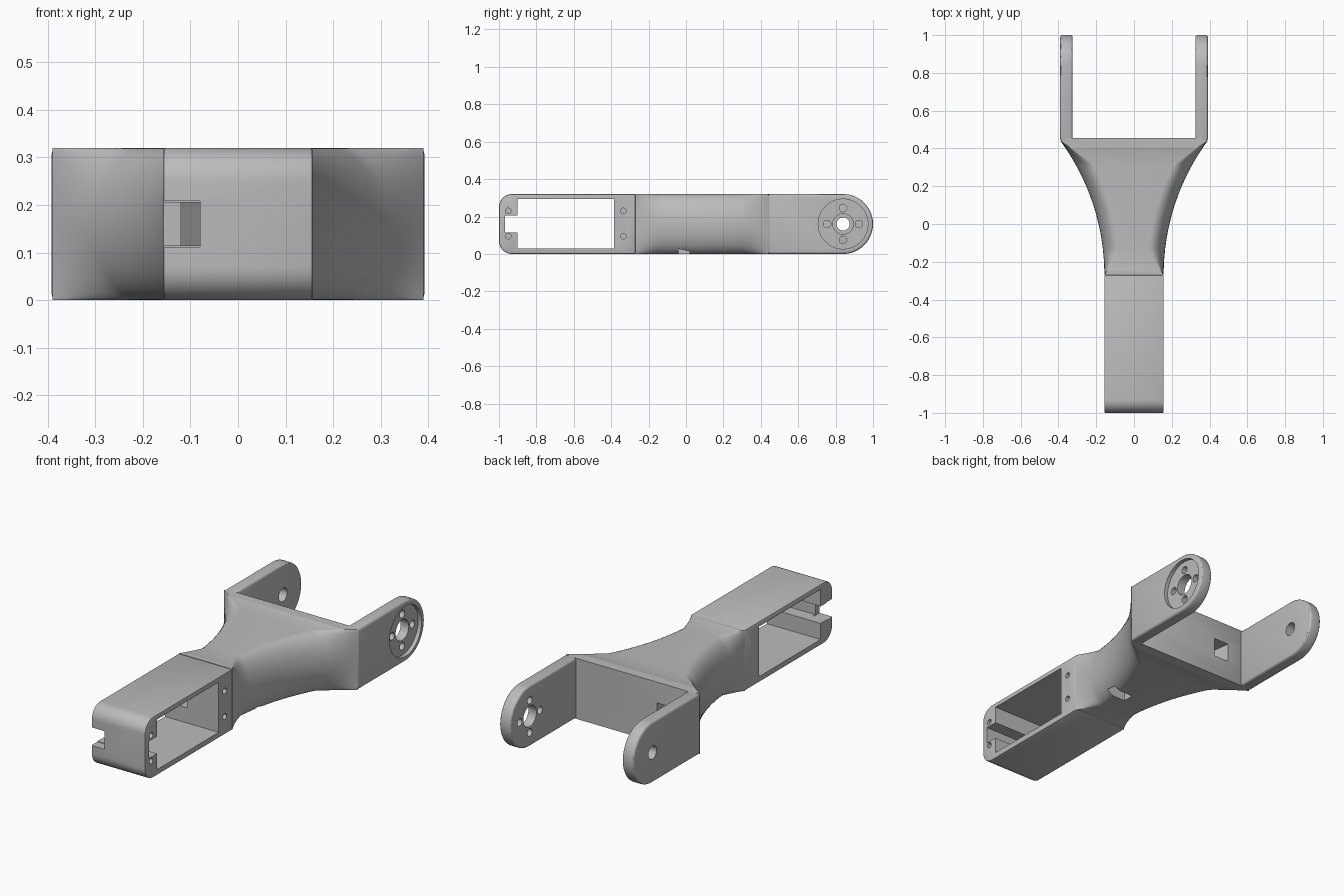
import bpy, bmesh, math

cube = bpy.data.objects.get("Cube")
if cube:
    bpy.data.objects.remove(cube, do_unlink=True)

grey = bpy.data.materials.new("plain grey")
grey.use_nodes = True
grey.diffuse_color = (0.5, 0.5, 0.5, 1)
grey.node_tree.nodes["Principled BSDF"].inputs["Base Color"].default_value = (0.5, 0.5, 0.5, 1)

H = 0.32      # overall height
MID = H / 2
HALF = 0.157  # half width of the box section
NECK, ROOT = -0.27, 0.44  # where the waist starts and flares out


def loft(name, rings):
    """Skin a list of equal closed rings and cap both ends."""
    bm = bmesh.new()
    rows = [[bm.verts.new(p) for p in ring] for ring in rings]
    n = len(rows[0])
    for a, b in zip(rows, rows[1:]):
        for i in range(n):
            j = (i + 1) % n
            bm.faces.new((a[i], a[j], b[j], b[i]))
    bm.faces.new(rows[0][::-1])
    bm.faces.new(rows[-1])
    bmesh.ops.recalc_face_normals(bm, faces=bm.faces)
    mesh = bpy.data.meshes.new(name)
    bm.to_mesh(mesh)
    bm.free()
    mesh.materials.append(grey)
    obj = bpy.data.objects.new(name, mesh)
    bpy.context.collection.objects.link(obj)
    return obj


def prism(name, profile, x0, x1):
    """Extrude a (y, z) profile along x."""
    return loft(name, [[(x, y, z) for y, z in profile] for x in (x0, x1)])


def block(x0, x1, y0, y1, z0, z1):
    return prism("cutter", [(y0, z0), (y1, z0), (y1, z1), (y0, z1)], x0, x1)


def arc(cy, cz, r, a0, a1, n):
    return [(cy + r * math.cos(math.radians(a0 + (a1 - a0) * i / n)),
             cz + r * math.sin(math.radians(a0 + (a1 - a0) * i / n))) for i in range(n + 1)]


def drill(y, z, r, x0, x1, n=32):
    return prism("cutter", arc(y, z, r, 0, 360, n)[:-1], x0, x1)


def apply(obj, mod):
    bpy.context.view_layer.objects.active = obj
    bpy.ops.object.modifier_apply(modifier=mod.name)


def bevel(obj, width):
    mod = obj.modifiers.new("edge rounding", 'BEVEL')
    mod.width, mod.segments = width, 3
    mod.limit_method, mod.angle_limit = 'ANGLE', math.radians(50)
    apply(obj, mod)


def cut(obj, cutters):
    for c in cutters:
        c.hide_render = True
        mod = obj.modifiers.new("cut", 'BOOLEAN')
        mod.operation, mod.solver, mod.object = 'DIFFERENCE', 'EXACT', c
        apply(obj, mod)
        bpy.data.objects.remove(c, do_unlink=True)


def cable_channel():
    """Slanted duct from the fork wall to the motor bay."""
    ends = [(-0.20, 0.50), (-0.07, -0.42)]
    return loft("cutter", [[(x + dx, y, z) for dx, z in
                            ((-0.045, 0.11), (0.045, 0.11), (0.045, 0.21), (-0.045, 0.21))]
                           for x, y in ends])


# Box section with rounded nose
r = 0.07
profile = [(NECK, 0), (NECK, H)] + arc(-1 + r, H - r, r, 90, 180, 10) + arc(-1 + r, r, r, 180, 270, 10)
motor_box = prism("motor_box", profile, -HALF, HALF)
mod = motor_box.modifiers.new("edge rounding", 'BEVEL')
mod.width, mod.segments = 0.006, 2
mod.limit_method, mod.angle_limit = 'ANGLE', math.radians(50)
apply(motor_box, mod)
cuts = [block(-0.3, 0.3, -0.90, -0.385, 0.03, 0.295),       # motor window
        block(-0.31, 0.31, -0.967, -0.88, 0.115, 0.205),    # cable slot
        block(-0.32, -0.08, -1.1, -0.95, 0.112, 0.208),     # nose notch
        cable_channel()]
cuts += [drill(y, z, 0.015, 0.08, 0.3, 20) for y in (-0.95, -0.335) for z in (0.095, 0.23)]
cut(motor_box, cuts)


# Flared waist: circular flare in plan, rounded section in height
def waist_ring(y):
    R = ((ROOT - NECK) ** 2 + (0.39 - HALF) ** 2) / (2 * (0.39 - HALF))
    half = HALF + R - math.sqrt(R * R - (y - NECK) ** 2)
    inset = max(0, min((y - NECK) * 0.67, 0.085 + 0.03 * (y + 0.15), (ROOT - y) * 0.78))
    side = []
    for i in range(25):
        a = math.pi * (i / 24 - 0.5)
        side.append((half - inset * (1 - math.cos(a)), y, MID + MID * math.sin(a)))
    return side + [(-x, y, z) for x, _, z in reversed(side)]


rings = [waist_ring(NECK + (ROOT - NECK) * i / 48) for i in range(49)]
rings.append([(x * 0.92, 0.455, z) for x, _, z in rings[-1]])
waist = loft("waist", rings)
cut(waist, [cable_channel(), block(0.03, 0.14, -0.04, 0.02, -0.1, 0.1)])

# Fork arms with rounded ends
HUB = 1 - MID
arm_profile = [(ROOT, H), (ROOT, 0)] + arc(HUB, MID, MID, -90, 90, 32)
left_arm = prism("left_fork_arm", arm_profile, 0.325, 0.392)
right_arm = prism("right_fork_arm", arm_profile, -0.392, -0.325)
for arm in (left_arm, right_arm):
    bevel(arm, 0.012)

# Horn recess with centre bore and four screw holes, pivot hole opposite
cuts = [drill(HUB, MID, 0.133, 0.372, 0.5, 64), drill(HUB, MID, 0.055, 0.2, 0.5)]
for k in range(4):
    a = k * math.pi / 2
    cuts.append(drill(HUB + 0.085 * math.cos(a), MID + 0.085 * math.sin(a), 0.02, 0.2, 0.5, 20))
cut(left_arm, cuts)
cut(right_arm, [drill(HUB, MID, 0.035, -0.5, -0.2)])

# Smooth shading with crisp edges
for obj in bpy.context.view_layer.objects:
    obj.select_set(obj in (motor_box, waist, left_arm, right_arm))
bpy.context.view_layer.objects.active = motor_box
bpy.ops.object.shade_smooth_by_angle(angle=math.radians(30))
